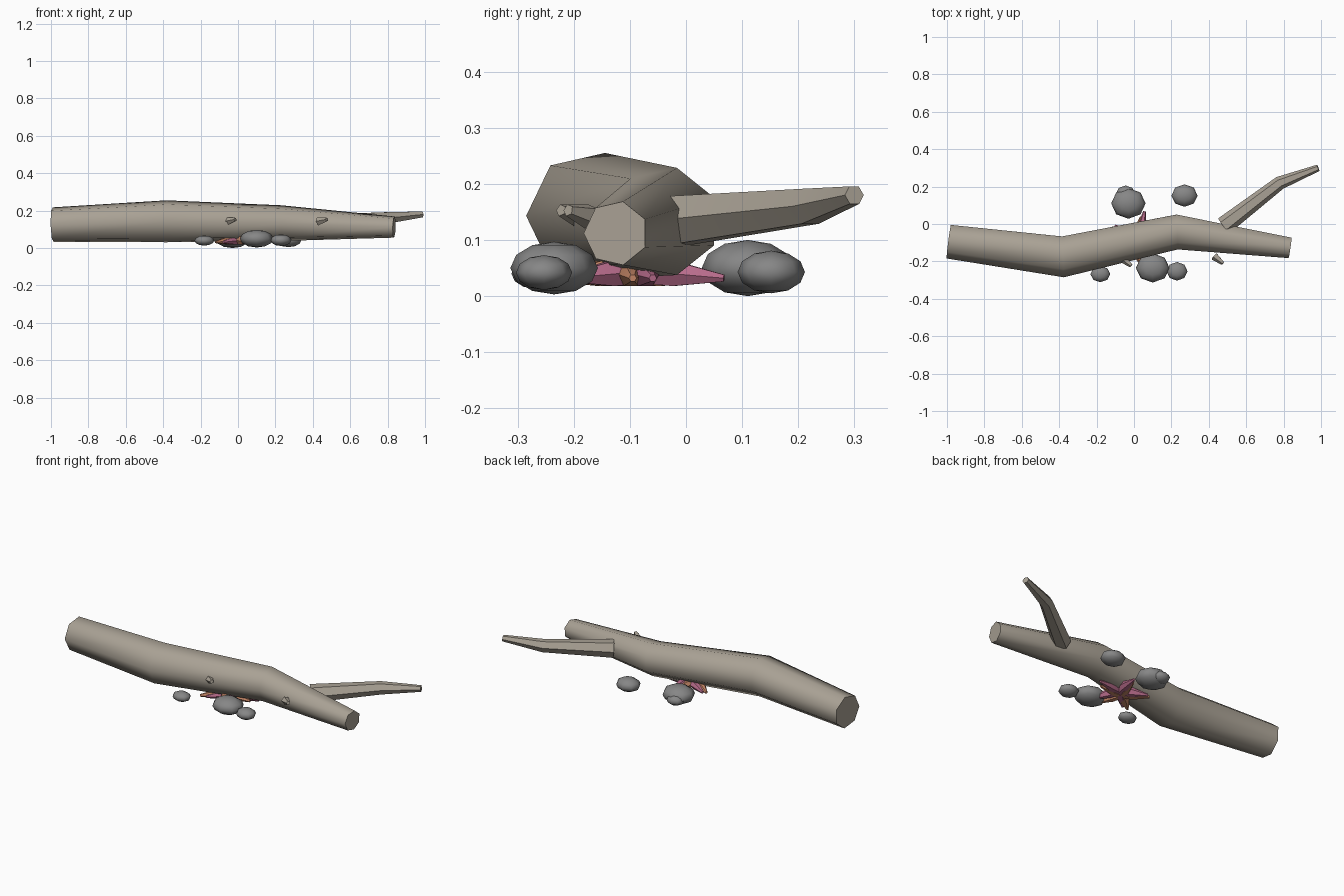
import bpy, bmesh
from math import cos, sin, pi, radians
from mathutils import Vector

if "Cube" in bpy.data.objects:
    bpy.data.objects.remove(bpy.data.objects["Cube"])

UP = Vector((0, 0, 1))


def material(name, rgb):
    m = bpy.data.materials.new(name)
    m.diffuse_color = (*rgb, 1)
    m.use_nodes = True
    m.node_tree.nodes["Principled BSDF"].inputs["Base Color"].default_value = m.diffuse_color
    return m


def add_tube(bm, points, radii, sides, floor=None):
    """Capped tube of the given radii along a list of points."""
    pts = [Vector(p) for p in points]
    rings = []
    for i, p in enumerate(pts):
        a, b = pts[max(i - 1, 0)], pts[min(i + 1, len(pts) - 1)]
        t = (b - a).normalized()
        side = t.cross(UP).normalized()
        up = side.cross(t)
        ring = []
        for k in range(sides):
            ang = 2 * pi * k / sides
            co = p + radii[i] * (side * cos(ang) + up * sin(ang))
            if floor is not None:
                co.z = max(co.z, floor)
            ring.append(bm.verts.new(co))
        rings.append(ring)
    for r, s in zip(rings, rings[1:]):
        for k in range(sides):
            n = (k + 1) % sides
            bm.faces.new((r[k], r[n], s[n], s[k]))
    bm.faces.new(rings[0])
    bm.faces.new(rings[-1])


def finish(name, bm, mat=None, angle=58):
    bmesh.ops.recalc_face_normals(bm, faces=bm.faces)
    me = bpy.data.meshes.new(name)
    bm.to_mesh(me)
    bm.free()
    ob = bpy.data.objects.new(name, me)
    bpy.context.collection.objects.link(ob)
    if mat:
        me.materials.append(mat)
    bpy.ops.object.select_all(action='DESELECT')
    ob.select_set(True)
    bpy.context.view_layer.objects.active = ob
    bpy.ops.object.shade_smooth_by_angle(angle=radians(angle))
    return ob


def tube(name, points, radii, sides, mat):
    bm = bmesh.new()
    add_tube(bm, points, radii, sides)
    return finish(name, bm, mat)


wood = material("driftwood", (0.40, 0.36, 0.30))
stone = material("stone", (0.24, 0.24, 0.24))
orange = material("orange_star", (0.58, 0.25, 0.14))
pink = material("pink_star", (0.48, 0.15, 0.26))

# Log, branch and two broken twig stubs
tube("log", [(-0.99, -0.09, 0.125), (-0.38, -0.17, 0.143), (0.23, -0.038, 0.133), (0.835, -0.125, 0.112)],
     [0.095, 0.115, 0.098, 0.058], 7, wood)
tube("branch", [(0.48, -0.01, 0.135), (0.78, 0.22, 0.16), (0.985, 0.30, 0.18)],
     [0.05, 0.036, 0.018], 6, wood)
for i, (x, y) in enumerate([(0.43, -0.172), (-0.06, -0.185)]):
    tube(f"twig_stub_{i + 1}", [(x, y, 0.142), (x + 0.045, y - 0.038, 0.153)],
         [0.023, 0.011], 5, wood)

# Pebbles: centre, then radii
pebbles = [
    ((-0.03, 0.11, 0.05), (0.092, 0.082, 0.05)),
    ((-0.045, 0.16, 0.04), (0.052, 0.046, 0.03)),
    ((0.27, 0.152, 0.043), (0.07, 0.06, 0.038)),
    ((0.10, -0.235, 0.05), (0.09, 0.078, 0.047)),
    ((0.23, -0.253, 0.042), (0.056, 0.05, 0.031)),
    ((-0.18, -0.268, 0.04), (0.053, 0.043, 0.027)),
]
for i, (c, r) in enumerate(pebbles):
    bm = bmesh.new()
    bmesh.ops.create_uvsphere(bm, u_segments=8, v_segments=6, radius=1)
    bmesh.ops.scale(bm, vec=r, verts=bm.verts)
    bmesh.ops.translate(bm, vec=c, verts=bm.verts)
    finish(f"pebble_{i + 1}", bm, stone)


# Two five-armed starfish under the log
def starfish(name, centre, reach, turn, mat):
    bm = bmesh.new()
    for k in range(5):
        a = radians(turn + 72 * k)
        d = Vector((cos(a), sin(a), 0))
        c = Vector(centre)
        add_tube(bm, [c, c + d * reach * 0.4, c + d * reach - UP * 0.008],
                 [0.02, 0.026, 0.007], 6, floor=0.018)
    finish(name, bm, mat)


starfish("orange_starfish", (0.0, -0.10, 0.04), 0.145, 146, orange)
starfish("pink_starfish", (0.03, -0.08, 0.04), 0.15, 8, pink)
